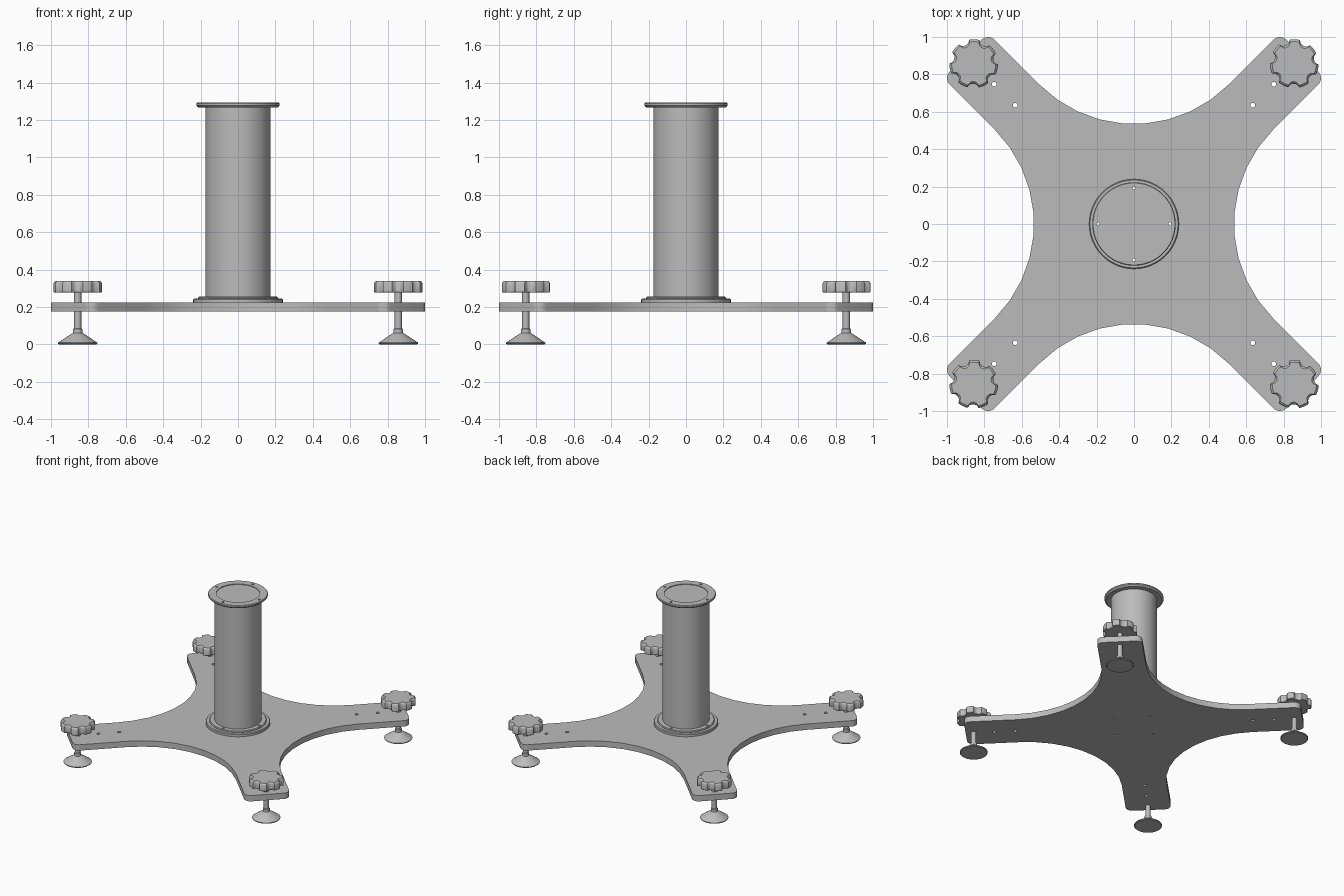
import bpy, bmesh
from math import sin, cos, pi, radians, sqrt

cube = bpy.data.objects.get("Cube")
if cube:
    bpy.data.objects.remove(cube)

grey = bpy.data.materials.new("metal_grey")
grey.use_nodes = True
grey.diffuse_color = (0.5, 0.5, 0.5, 1)
grey.node_tree.nodes["Principled BSDF"].inputs["Base Color"].default_value = (0.5, 0.5, 0.5, 1)


def finish(ob, angle=30):
    """Smooth the curved faces, keep hard edges sharp."""
    ob.data.shade_smooth()
    ob.data.set_sharp_from_angle(angle=radians(angle))


def make(name, bm):
    bmesh.ops.recalc_face_normals(bm, faces=bm.faces)
    mesh = bpy.data.meshes.new(name)
    bm.to_mesh(mesh)
    bm.free()
    mesh.materials.append(grey)
    ob = bpy.data.objects.new(name, mesh)
    bpy.context.collection.objects.link(ob)
    finish(ob)
    return ob


def stack(name, rings):
    """Skin closed loops of equal length and cap both ends."""
    bm = bmesh.new()
    loops = [[bm.verts.new(p) for p in ring] for ring in rings]
    n = len(loops[0])
    for a, b in zip(loops, loops[1:]):
        for i in range(n):
            j = (i + 1) % n
            bm.faces.new((a[i], a[j], b[j], b[i]))
    bm.faces.new(loops[0][::-1])
    bm.faces.new(loops[-1])
    return make(name, bm)


def lathe(name, profile, n=48):
    return stack(name, [[(r * cos(2 * pi * i / n), r * sin(2 * pi * i / n), z)
                         for i in range(n)] for r, z in profile])


def drill(ob, points, radius, z0, z1):
    """Cut round vertical holes through a part."""
    bm = bmesh.new()
    for x, y in points:
        made = bmesh.ops.create_cone(bm, cap_ends=True, segments=16, radius1=radius,
                                     radius2=radius, depth=z1 - z0)
        bmesh.ops.translate(bm, verts=made["verts"], vec=(x, y, (z0 + z1) / 2))
    cutter = make("hole_cutter", bm)
    cutter.hide_render = True
    mod = ob.modifiers.new("holes", "BOOLEAN")
    mod.operation, mod.solver, mod.object = "DIFFERENCE", "EXACT", cutter
    bpy.context.view_layer.objects.active = ob
    bpy.ops.object.modifier_apply(modifier=mod.name)
    bpy.data.objects.remove(cutter)
    finish(ob)


def turn(p, a):
    return (p[0] * cos(a) - p[1] * sin(a), p[0] * sin(a) + p[1] * cos(a))


# Four-armed base plate: one quarter outline turned four times
HALF_W, END, ROUND = 0.17, 1.273, 0.05
ARC_R, ARC_C = 0.712, 1.247
quarter = []
for side in (-1, 1):                       # rounded arm end
    for k in range(7):
        a = radians(15 * k) + (-pi / 2 if side < 0 else 0)
        quarter.append(turn((END - ROUND + ROUND * cos(a),
                             side * (HALF_W - ROUND) + ROUND * sin(a)), pi / 4))
for k in range(10):                        # concave side between two arms
    a = radians(45 - 10 * k)
    quarter.append((ARC_R * sin(a), ARC_C - ARC_R * cos(a)))
outline = [turn(p, q * pi / 2) for q in range(4) for p in quarter]
plate = stack("base_plate", [[(x, y, z) for x, y in outline] for z in (0.175, 0.223)])

bolts = [turn((0.193, 0), q * pi / 2) for q in range(4)]
corners = [(sx, sy) for sx in (-1, 1) for sy in (-1, 1)]
drill(plate, [(sx * d, sy * d) for sx, sy in corners for d in (0.635, 0.747)], 0.013, 0.1, 0.3)
drill(plate, bolts, 0.009, 0.1, 0.3)

# Column with its bottom and top flanges
base_flange = lathe("base_flange", [(0.24, 0.223), (0.24, 0.24), (0.235, 0.245),
                                    (0.213, 0.245), (0.213, 0.25), (0.208, 0.256), (0.17, 0.256)])
drill(base_flange, bolts, 0.009, 0.2, 0.3)
lathe("column", [(0.174, 0.25), (0.174, 1.275)])
top_flange = lathe("top_flange", [(0.17, 1.266), (0.211, 1.266), (0.223, 1.277), (0.223, 1.287),
                                  (0.219, 1.292), (0.162, 1.292), (0.162, 1.286)])
drill(top_flange, bolts, 0.009, 1.2, 1.35)

# Lobed hand knob outline: seven lobes split by round notches
LOBES, KNOB_R, NOTCH_R = 7, 0.13, 0.03
knob_outline = []
step = 2 * pi / LOBES
edge = 0.24                                # half angle of a notch at the rim
for i in range(LOBES):
    for k in range(7):                     # notch
        t = -1 + k / 3
        knob_outline.append((KNOB_R - NOTCH_R * 0.75 * sqrt(max(0, 1 - t * t)),
                             i * step + edge * t))
    for k in range(1, 5):                  # lobe
        knob_outline.append((KNOB_R, i * step + edge + (step - 2 * edge) * k / 5))


def knob_ring(inset, z):
    return [((r - inset) * cos(a + 0.2), (r - inset) * sin(a + 0.2), z) for r, a in knob_outline]


knob = stack("knob", [knob_ring(i, z) for i, z in
                      ((0.003, 0.278), (0, 0.281), (0, 0.325), (0.004, 0.334), (0.012, 0.34))])
foot = lathe("levelling_foot", [(0.1, 0), (0.105, 0.004), (0.105, 0.009), (0.035, 0.056),
                                (0.026, 0.06), (0.026, 0.082), (0.019, 0.086), (0.019, 0.285)], 32)

# Place a knob and a foot on every arm
for sx, sy in corners:
    tag = ("left" if sx > 0 else "right") + ("_front" if sy < 0 else "_back")
    for part in (knob, foot):
        copy = bpy.data.objects.new(part.name + "_" + tag, part.data)
        copy.location = (sx * 0.857, sy * 0.857, 0)
        bpy.context.collection.objects.link(copy)
for part in (knob, foot):
    bpy.data.objects.remove(part)
